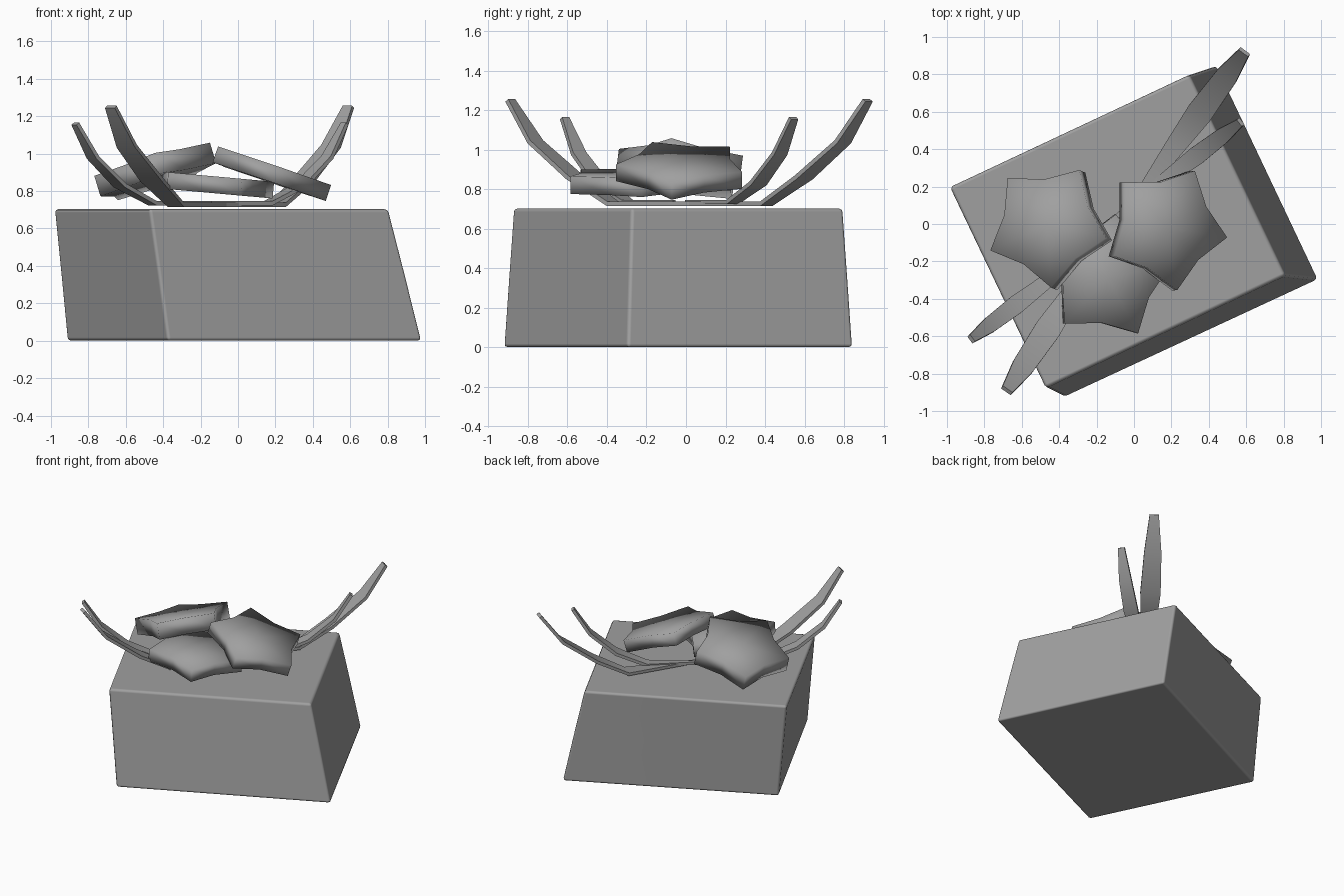
import bpy, bmesh, math
from mathutils import Vector

cube = bpy.data.objects.get("Cube")
if cube:
    bpy.data.objects.remove(cube, do_unlink=True)

GREY = (0.35, 0.35, 0.35, 1)
grey = bpy.data.materials.new("stone grey")
grey.use_nodes = True
grey.diffuse_color = GREY
grey.node_tree.nodes["Principled BSDF"].inputs["Base Color"].default_value = GREY


def finish(bm, name, smooth=True):
    """Turn a bmesh into a named, coloured object."""
    bmesh.ops.recalc_face_normals(bm, faces=bm.faces)
    for f in bm.faces:
        f.smooth = smooth
    mesh = bpy.data.meshes.new(name)
    bm.to_mesh(mesh)
    bm.free()
    mesh.materials.append(grey)
    obj = bpy.data.objects.new(name, mesh)
    bpy.context.collection.objects.link(obj)
    return obj


def bevel(obj, width, segments):
    mod = obj.modifiers.new("soft_edges", "BEVEL")
    mod.width, mod.segments = width, segments
    mod.limit_method = "ANGLE"
    mod.angle_limit = math.radians(40)
    mod.harden_normals = True


# Base block: skewed box with gently sagging sides
def make_block():
    low = [(-0.93, 0.2), (-0.38, -0.94), (1.0, -0.3), (0.45, 0.86)]
    high = [(-1.0, 0.2), (-0.48, -0.89), (0.82, -0.28), (0.3, 0.81)]
    bm = bmesh.new()
    bottom = [bm.verts.new((x, y, 0)) for x, y in low]
    top = [bm.verts.new((x, y, 0.715)) for x, y in high]
    bm.faces.new(bottom)
    bm.faces.new(top)
    for i in range(4):
        j = (i + 1) % 4
        bm.faces.new((bottom[i], bottom[j], top[j], top[i]))
    corners = set(bottom + top)
    bmesh.ops.subdivide_edges(bm, edges=bm.edges[:], cuts=1, use_grid_fill=True)
    for v in bm.verts:
        if v not in corners:
            if v.co.z > 0.7:
                v.co.z -= 0.012
            v.co.x *= 0.985
            v.co.y *= 0.985
    bevel(finish(bm, "base_block"), 0.018, 2)


# Thick five-pointed star, tilted so its top plane has the given slopes
def make_star(name, centre, slope, spin, thick):
    normal = Vector((-slope[0], -slope[1], 1)).normalized()
    turn = Vector((0, 0, 1)).rotation_difference(normal)
    bm = bmesh.new()
    rings, hubs = [], []
    for depth in (0, -thick):
        ring = []
        for i in range(10):
            r = 0.34 if i % 2 == 0 else 0.245
            a = math.radians(spin + 36 * i)
            p = turn @ Vector((r * math.cos(a), r * math.sin(a), depth))
            ring.append(bm.verts.new(Vector(centre) + p))
        rings.append(ring)
        hubs.append(bm.verts.new(Vector(centre) + turn @ Vector((0, 0, depth))))
    for i in range(10):
        j = (i + 1) % 10
        for ring, hub in zip(rings, hubs):
            bm.faces.new((hub, ring[i], ring[j]))
        bm.faces.new((rings[0][i], rings[0][j], rings[1][j], rings[1][i]))
    finish(bm, name)


# Leaf blade: flat strip that runs outward and then curls up
def make_blade(name, root, tip, profile, width, thick=0.022):
    root, tip = Vector(root), Vector(tip)
    run = tip - root
    side = Vector((-run.y, run.x)).normalized()
    path = [(run.length * f, z) for f, z, w in profile]
    out = run.normalized()
    bm = bmesh.new()
    rings = []
    for i, (f, z, w) in enumerate(profile):
        a, b = path[max(i - 1, 0)], path[min(i + 1, len(path) - 1)]
        lean = Vector((a[1] - b[1], b[0] - a[0])).normalized() * thick / 2
        ring = []
        for s, t in ((-1, -1), (1, -1), (1, 1), (-1, 1)):
            p = root + out * (path[i][0] + t * lean.x) + side * (s * w * width / 2)
            ring.append(bm.verts.new((p.x, p.y, z + t * lean.y)))
        rings.append(ring)
    for a, b in zip(rings, rings[1:]):
        for k in range(4):
            m = (k + 1) % 4
            bm.faces.new((a[k], a[m], b[m], b[k]))
    bm.faces.new(rings[0])
    bm.faces.new(rings[-1])
    obj = finish(bm, name)
    bpy.context.view_layer.objects.active = obj
    obj.select_set(True)
    bpy.ops.object.shade_smooth_by_angle(angle=math.radians(40))
    obj.select_set(False)


make_block()

make_star("left_star", (-0.466, -0.004, 0.955), (0.3, -0.127), -13, 0.115)
make_star("right_star", (0.18, -0.018, 0.94), (-0.34, -0.01), -9, 0.09)
make_star("front_star", (-0.14, -0.286, 0.88), (-0.09, 0.0), 10.6, 0.09)

# Each profile point: fraction of the run, height, fraction of the width
tall = [(0, 0.727, 0.15), (0.43, 0.727, 0.75), (0.64, 0.86, 1), (0.86, 1.04, 0.85), (1, 1.25, 0.45)]
short = [(0, 0.735, 0.15), (0.43, 0.735, 0.75), (0.67, 0.83, 1), (0.87, 0.98, 0.85), (1, 1.16, 0.45)]
make_blade("tall_back_blade", (-0.07, 0.02), (0.59, 0.92), tall, 0.14)
make_blade("tall_front_blade", (-0.07, 0.02), (-0.68, -0.89), tall, 0.14)
make_blade("short_back_blade", (-0.145, -0.0), (0.57, 0.545), short, 0.10)
make_blade("short_front_blade", (-0.145, -0.06), (-0.87, -0.615), short, 0.10)
